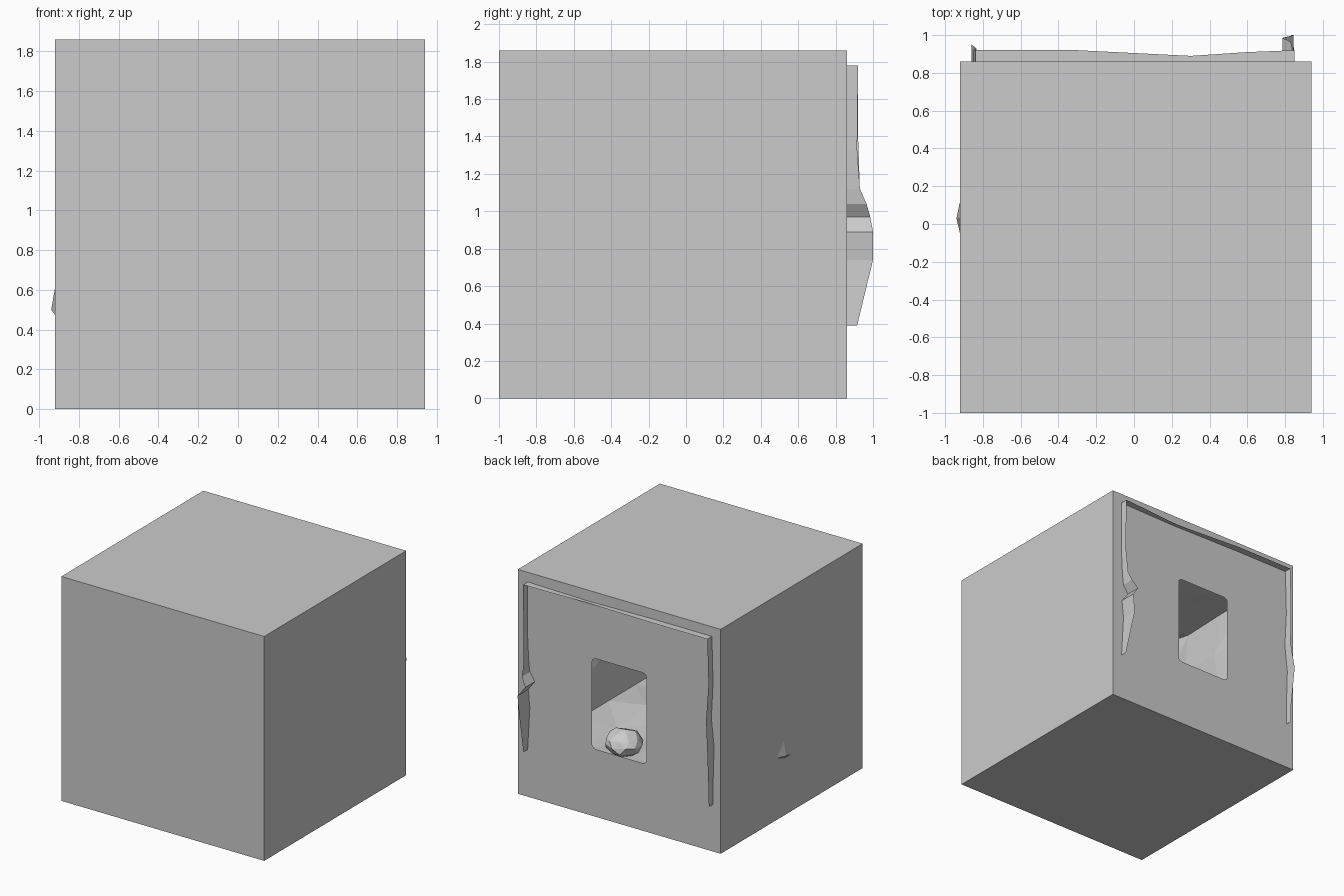
import bpy, bmesh, math, random
from mathutils import Vector

if "Cube" in bpy.data.objects:
    bpy.data.objects.remove(bpy.data.objects["Cube"])

random.seed(4)
X0, X1, Y0, Y1, H = -0.92, 0.94, -1.0, 0.86, 1.86


def finish(bm, name):
    me = bpy.data.meshes.new(name)
    bm.to_mesh(me)
    bm.free()
    ob = bpy.data.objects.new(name, me)
    bpy.context.collection.objects.link(ob)
    return ob


def jitter(a):
    return Vector([random.uniform(-a, a) for _ in range(3)])


def sheet(name, rows, rough=0.03, pinned=()):
    """Faceted rock sheet: grid of points, interior roughened, split into triangles."""
    bm = bmesh.new()
    grid = []
    for i, row in enumerate(rows):
        line = []
        for j, p in enumerate(row):
            p = Vector(p)
            inside = 0 < i < len(rows) - 1 and 0 < j < len(row) - 1
            if inside and (i, j) not in pinned:
                p += jitter(rough)
            line.append(bm.verts.new(p))
        grid.append(line)
    for a, b in zip(grid, grid[1:]):
        for j in range(len(a) - 1):
            bm.faces.new((a[j], b[j], b[j + 1], a[j + 1]))
    bmesh.ops.triangulate(bm, faces=bm.faces[:])
    return finish(bm, name)


# Outer box: thin shell with a rounded window in the back face
bm = bmesh.new()
low = [bm.verts.new(p) for p in ((X0, Y0, 0), (X1, Y0, 0), (X1, Y1, 0), (X0, Y1, 0))]
top = [bm.verts.new((v.co.x, v.co.y, H)) for v in low]
bm.faces.new(low[::-1])
bm.faces.new(top)
for a, b in ((0, 1), (1, 2), (3, 0)):
    bm.faces.new((low[a], low[b], top[b], top[a]))
r = 0.035
hole = []
corners = ((0.26, 1.31, 0), (-0.24, 1.31, 90), (-0.24, 0.56, 180), (0.26, 0.56, 270))
for cx, cz, start in corners:
    sx, sz = (1 if cx > 0 else -1), (1 if cz > 1 else -1)
    for k in range(4):
        t = math.radians(start + k * 30)
        hole.append(bm.verts.new((cx - sx * r + r * math.cos(t), Y1,
                                  cz - sz * r + r * math.sin(t))))
edges = [bm.edges.new((hole[i - 1], hole[i])) for i in range(len(hole))]
for pair in ((low[2], low[3]), (low[3], top[3]), (top[3], top[2]), (top[2], low[2])):
    edges.append(bm.edges.get(pair) or bm.edges.new(pair))
bmesh.ops.triangle_fill(bm, edges=edges, use_beauty=True, normal=(0, 1, 0))
bmesh.ops.recalc_face_normals(bm, faces=bm.faces[:])
finish(bm, "outer_box")

# Cave walls and ceiling: front rim sticks out through the back of the box
rim = [(-0.85, 0.915, 0.39), (-0.85, 0.92, 0.55), (-0.86, 0.95, 0.87), (-0.835, 0.93, 1.1),
       (-0.85, 0.92, 1.4), (-0.84, 0.92, 1.78), (-0.3, 0.92, 1.78), (0.0, 0.905, 1.775),
       (0.3, 0.89, 1.77), (0.6, 0.91, 1.775), (0.85, 0.92, 1.78), (0.85, 0.915, 1.33),
       (0.84, 0.93, 1.12), (0.83, 0.965, 1.04), (0.785, 0.985, 0.97), (0.845, 1.0, 0.89),
       (0.83, 1.0, 0.74), (0.85, 0.915, 0.39)]
rows = [rim]
for y in (0.8, 0.4, 0.03, -0.35, -0.65, -0.92):
    rows.append([(x if y > 0.7 or abs(x) < 0.7 else math.copysign(0.85, x),
                  y, z) for x, _, z in rim])
rows[3][1] = (-0.94, 0.03, 0.5)  # rock spike poking through the side
n = len(rim)
sheet("cave_walls", rows, 0.03, {(1, j) for j in range(n)} | {(3, 1)})

# Cave floor and far wall
xs = [-0.85 + 1.7 * i / 5 for i in range(6)]
sheet("cave_floor", [[(x, y, 0.39) for x in xs]
                     for y in (0.84, 0.5, 0.15, -0.2, -0.55, -0.92)], 0.045)
sheet("cave_far_wall", [[(x, -0.92, z) for x in xs]
                        for z in (0.39, 0.75, 1.1, 1.45, 1.78)], 0.035)

# Loose boulder on the floor
bm = bmesh.new()
bmesh.ops.create_icosphere(bm, subdivisions=2, radius=0.14)
for v in bm.verts:
    v.co += jitter(0.012)
    v.co.z *= 0.75
rock = finish(bm, "boulder")
rock.location = (0.22, 0.5, 0.48)
